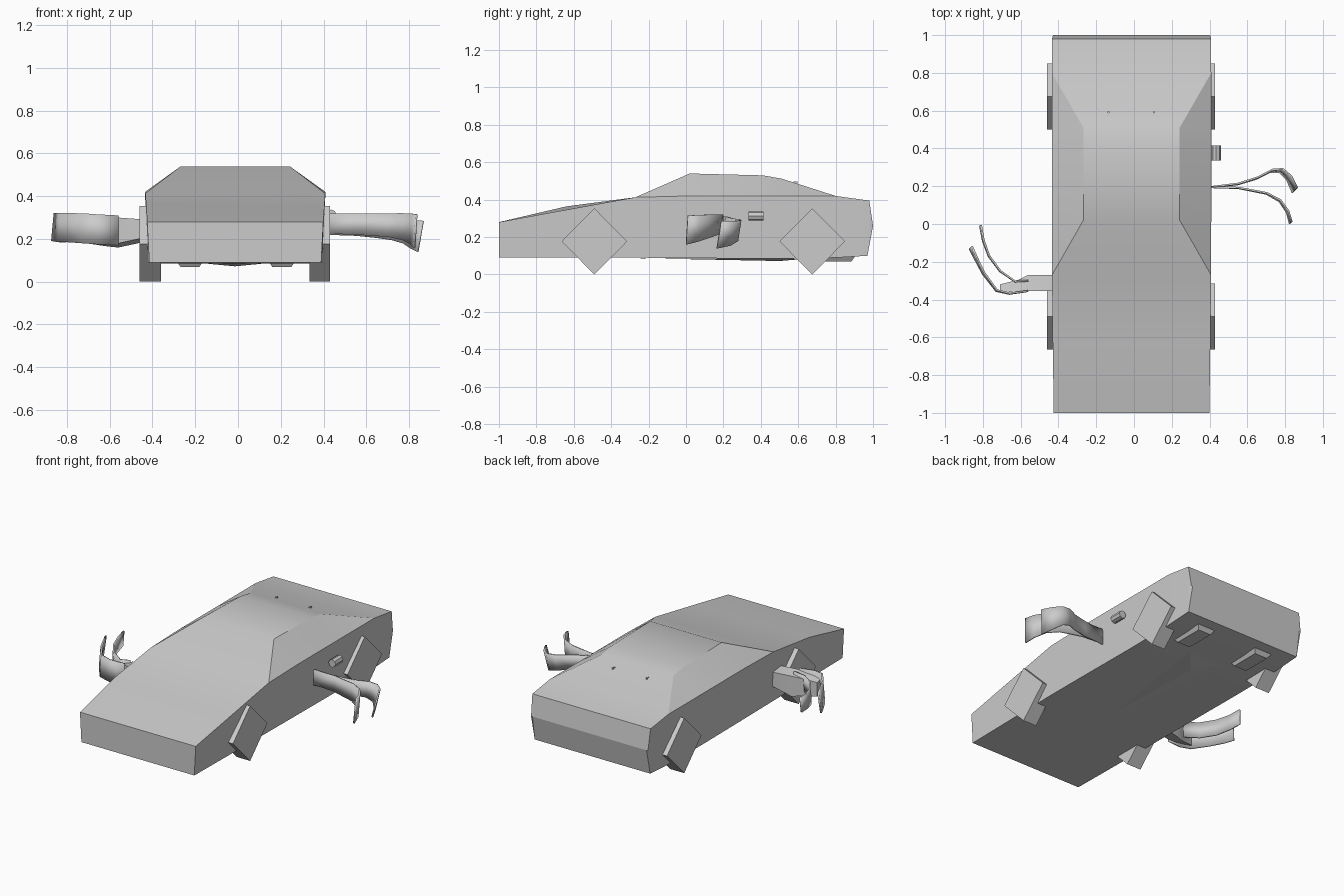
import bpy, bmesh, math
from mathutils import Vector

if "Cube" in bpy.data.objects:
    bpy.data.objects.remove(bpy.data.objects["Cube"])

grey = bpy.data.materials.new("plain_grey")
grey.use_nodes = True
grey.diffuse_color = (0.6, 0.6, 0.6, 1)
grey.node_tree.nodes["Principled BSDF"].inputs["Base Color"].default_value = (0.6, 0.6, 0.6, 1)
MID = -0.013


def finish(bm, name, angle=30):
    bmesh.ops.remove_doubles(bm, verts=bm.verts, dist=0.0005)
    bmesh.ops.recalc_face_normals(bm, faces=bm.faces)
    mesh = bpy.data.meshes.new(name)
    bm.to_mesh(mesh)
    bm.free()
    mesh.materials.append(grey)
    ob = bpy.data.objects.new(name, mesh)
    bpy.context.collection.objects.link(ob)
    bpy.ops.object.select_all(action="DESELECT")
    ob.select_set(True)
    bpy.context.view_layer.objects.active = ob
    bpy.ops.object.shade_smooth_by_angle(angle=math.radians(angle))
    return ob


def loft(name, rings, closed=True, cap=True, angle=30):
    """Skin a row of point rings."""
    bm = bmesh.new()
    rows = [[bm.verts.new(p) for p in ring] for ring in rings]
    n = len(rows[0])
    for a, b in zip(rows, rows[1:]):
        for i in range(n if closed else n - 1):
            j = (i + 1) % n
            bm.faces.new((a[i], a[j], b[j], b[i]))
    if cap:
        bm.faces.new(rows[0])
        bm.faces.new(rows[-1])
    return finish(bm, name, angle)


def body_ring(half, yb, zb, yt, zt, roof=None, tilt=0):
    """Bottom, belt and roof points; the roof falls onto the belt where there is no cabin."""
    roof_half, roof_z = roof or (half, zt)
    ring = []
    for s in (-1, 1):
        belt_z = zt - s * tilt
        side = [(MID + s * (half - 0.01), yb, zb), (MID + s * half, yt, belt_z),
                (MID + s * roof_half, yt, roof_z if roof else belt_z)]
        ring += side if s < 0 else side[::-1]
    return ring


# Wedge body with the cabin in one skin
loft("car_body", [
    body_ring(0.412, -1, 0.09, -1, 0.28),
    body_ring(0.417, -0.64, 0.09, -0.64, 0.355, tilt=0.009),
    body_ring(0.421, -0.27, 0.09, -0.27, 0.413),
    body_ring(0.422, 0.02, 0.088, 0.02, 0.42, (0.255, 0.54)),
    body_ring(0.422, 0.41, 0.085, 0.41, 0.42, (0.255, 0.53)),
    body_ring(0.422, 0.51, 0.085, 0.51, 0.42, (0.255, 0.513)),
    body_ring(0.422, 0.8, 0.09, 0.8, 0.42),
    body_ring(0.421, 0.97, 0.1, 0.98, 0.395),
    body_ring(0.416, 1, 0.26, 1, 0.26),
], cap=False)
# Nose panel
bm = bmesh.new()
bm.faces.new([bm.verts.new((MID + s * (0.412 - d), -1, z))
              for s, d, z in ((-1, 0.01, 0.09), (1, 0.01, 0.09), (1, 0, 0.28), (-1, 0, 0.28))])
finish(bm, "nose_panel")

# Four-sided wheels
for end, y in (("front", -0.49), ("rear", 0.675)):
    for side, x0, x1 in (("right", -0.46, -0.36), ("left", 0.335, 0.43)):
        loft(f"{end}_{side}_wheel",
             [[(x, y + 0.175 * math.cos(k * math.pi / 2), 0.177 + 0.177 * math.sin(k * math.pi / 2))
               for k in range(4)] for x in (x0, x1)])

# Small barrel on the left flank
loft("side_barrel", [[(0.435 + 0.025 * math.cos(k * math.pi / 4), y, 0.313 + 0.025 * math.sin(k * math.pi / 4))
                      for k in range(8)] for y in (0.335, 0.415)])


# Claw blades: upright strips of (x, y, low z, high z)
def blade(name, path, lean=0.0):
    ob = loft(name, [[(x, y, lo), (x + lean * t, y + lean * t, hi)]
                     for t, (x, y, lo, hi) in ((i / (len(path) - 1), p) for i, p in enumerate(path))],
              closed=False, cap=False, angle=40)
    mod = ob.modifiers.new("thickness", "SOLIDIFY")
    mod.thickness = 0.01
    mod.offset = 0


blade("left_claw_rear_blade", [
    (0.4, 0.195, 0.22, 0.31), (0.55, 0.21, 0.215, 0.31), (0.65, 0.24, 0.205, 0.3), (0.72, 0.275, 0.195, 0.295),
    (0.77, 0.275, 0.18, 0.29), (0.81, 0.235, 0.155, 0.285), (0.84, 0.165, 0.14, 0.285)], 0.025)
blade("left_claw_front_blade", [
    (0.4, 0.195, 0.225, 0.32), (0.55, 0.19, 0.22, 0.32), (0.7, 0.16, 0.21, 0.32),
    (0.77, 0.12, 0.195, 0.32), (0.81, 0.06, 0.175, 0.318), (0.825, 0.0, 0.16, 0.315)], 0.01)
blade("right_claw_outer_blade", [
    (-0.56, -0.355, 0.17, 0.31), (-0.66, -0.37, 0.175, 0.315), (-0.73, -0.355, 0.18, 0.32),
    (-0.8, -0.265, 0.185, 0.32), (-0.84, -0.19, 0.185, 0.32), (-0.87, -0.13, 0.19, 0.32)], 0.012)
blade("right_claw_inner_blade", [
    (-0.56, -0.3, 0.2, 0.31), (-0.63, -0.305, 0.2, 0.3), (-0.71, -0.25, 0.2, 0.3),
    (-0.77, -0.17, 0.205, 0.305), (-0.8, -0.09, 0.215, 0.31), (-0.815, -0.01, 0.225, 0.32)], 0.005)


# Right claw arm and its forked palm
def arm_ring(x, y0, y1, z0, z1):
    return [(x, y0, z0 + 0.02), (x, y0, z1), (x, y1, z1 - 0.01), (x, y1, z0)]


loft("right_claw_arm", [
    arm_ring(-0.42, -0.355, -0.27, 0.19, 0.29), arm_ring(-0.56, -0.355, -0.27, 0.16, 0.3),
    arm_ring(-0.61, -0.36, -0.295, 0.165, 0.29), arm_ring(-0.71, -0.36, -0.32, 0.18, 0.28)])

# Tapered pods and keel under the floor
for side, x in (("right", -0.225), ("left", 0.205)):
    loft(f"{side}_floor_pod",
         [[(x + sx * w, 0.79 + sy * (w + 0.05), z) for sx, sy in ((-1, -1), (1, -1), (1, 1), (-1, 1))]
          for w, z in ((0.065, 0.1), (0.045, 0.07))])
bm = bmesh.new()
tip, left, right, low = [bm.verts.new(p) for p in
                         ((-0.02, -0.25, 0.087), (0.11, 0.64, 0.084), (-0.14, 0.64, 0.084), (-0.015, 0.5, 0.072))]
for face in ((tip, left, low), (tip, low, right), (left, right, low), (tip, right, left)):
    bm.faces.new(face)
finish(bm, "floor_keel", 5)

# Tiny studs on the rear window
for side, x in (("right", -0.135), ("left", 0.105)):
    loft(f"{side}_window_stud", [[(x + a * 0.004, 0.585 + b * 0.01, z) for a, b in ((-1, -1), (1, -1), (1, 1), (-1, 1))]
                                 for z in (0.475, 0.496)])
